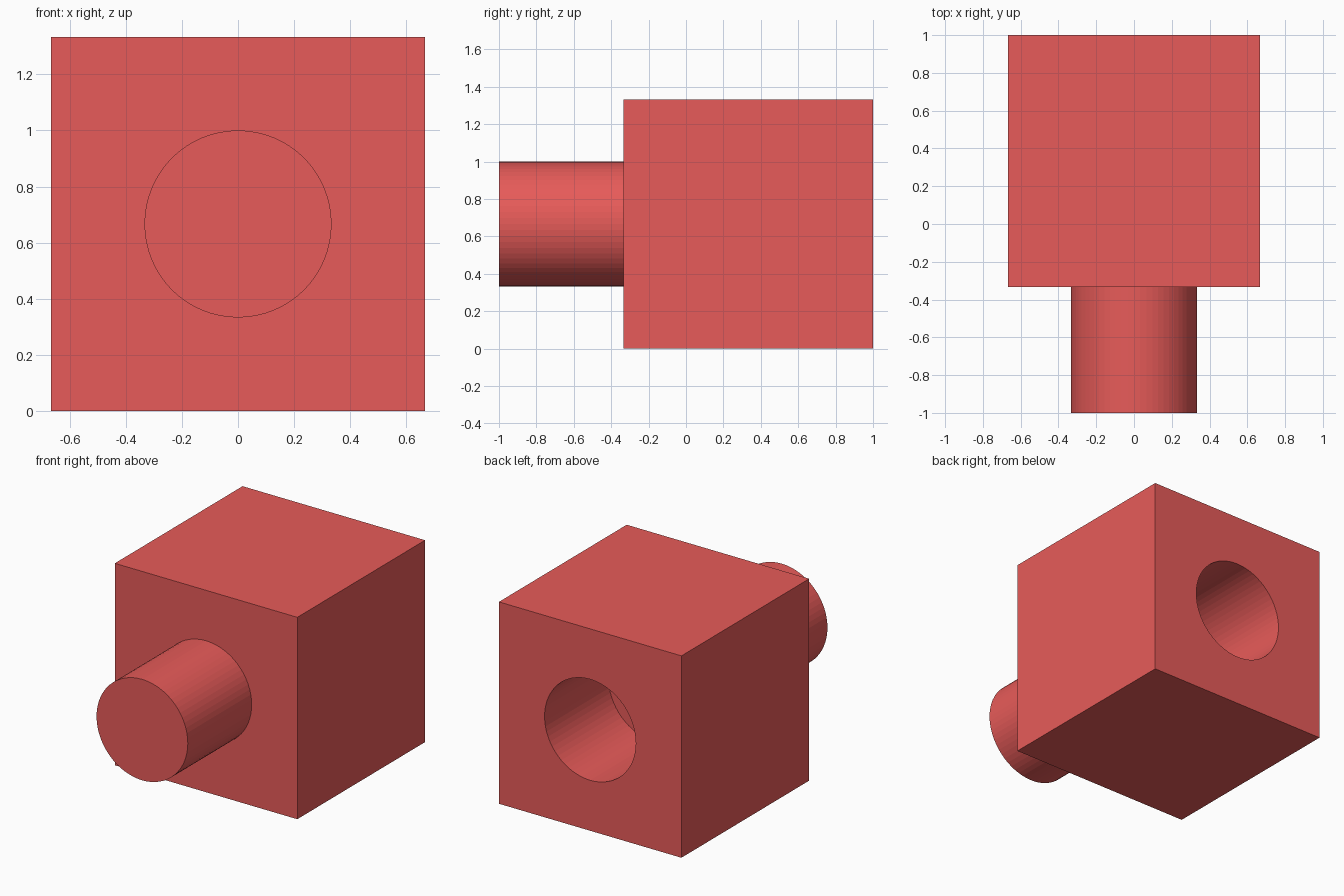
import bpy
import math

if "Cube" in bpy.data.objects:
    bpy.data.objects.remove(bpy.data.objects["Cube"])

S = 2 / 3           # module: peg length, peg diameter, half the block
MID_Z = S           # height of the peg and socket axis

red = bpy.data.materials.new("red")
red.diffuse_color = (0.8, 0.105, 0.1, 1)
red.use_nodes = True
red.node_tree.nodes["Principled BSDF"].inputs["Base Color"].default_value = red.diffuse_color


def rod(name, y0, y1):
    """Cylinder along y between y0 and y1."""
    bpy.ops.mesh.primitive_cylinder_add(
        vertices=64, radius=S / 2, depth=y1 - y0,
        location=(0, (y0 + y1) / 2, MID_Z), rotation=(math.pi / 2, 0, 0))
    ob = bpy.context.object
    ob.name = name
    return ob


def boolean(target, tool, operation):
    """Apply a boolean and remove the tool object."""
    mod = target.modifiers.new(operation.lower(), 'BOOLEAN')
    mod.operation = operation
    mod.solver = 'EXACT'
    mod.object = tool
    bpy.context.view_layer.objects.active = target
    bpy.ops.object.modifier_apply(modifier=mod.name)
    bpy.data.objects.remove(tool)


# Cubic block
bpy.ops.mesh.primitive_cube_add(size=2 * S, location=(0, S / 2, MID_Z))
block = bpy.context.object
block.name = "connector_block"

# Blind round socket in the back, as deep as the peg is long
boolean(block, rod("socket_cutter", 1 - S, 1.2), 'DIFFERENCE')

# Round peg on the front
boolean(block, rod("peg", -1, -S / 2 + 0.1), 'UNION')

block.data.materials.clear()
block.data.materials.append(red)
